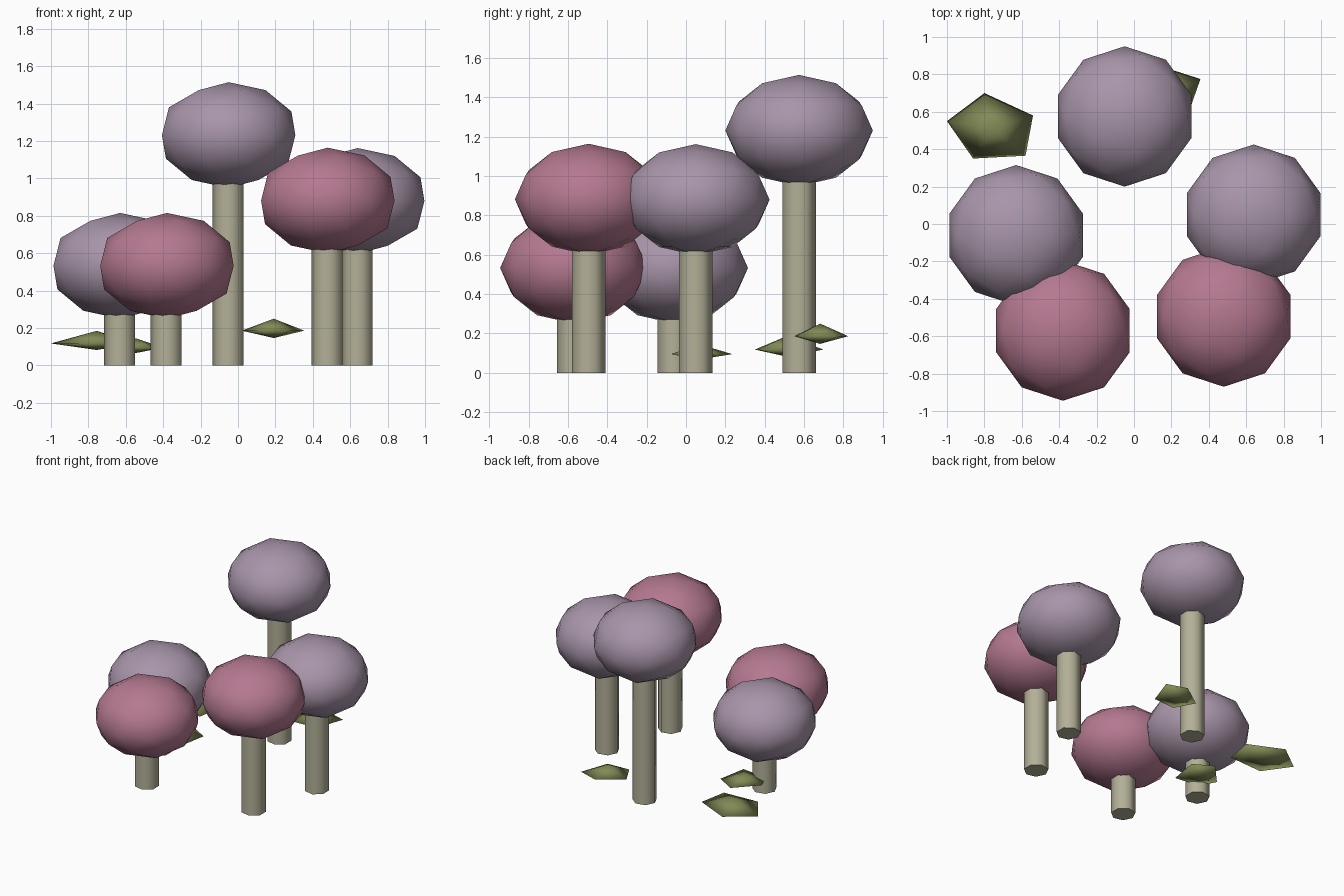
import bpy
import bmesh
from math import pi
from mathutils import Matrix

default_cube = bpy.data.objects.get("Cube")
if default_cube:
    bpy.data.objects.remove(default_cube, do_unlink=True)


def make_material(name, rgb):
    mat = bpy.data.materials.new(name)
    mat.use_nodes = True
    color = (*rgb, 1.0)
    mat.diffuse_color = color
    shader = next(n for n in mat.node_tree.nodes if n.type == "BSDF_PRINCIPLED")
    shader.inputs["Base Color"].default_value = color
    shader.inputs["Roughness"].default_value = 0.9
    return mat


def add_object(name, bm, mat, sharp_caps=False):
    bmesh.ops.recalc_face_normals(bm, faces=bm.faces)
    for face in bm.faces:
        face.smooth = not (sharp_caps and abs(face.normal.z) > 0.9)
    mesh = bpy.data.meshes.new(name)
    bm.to_mesh(mesh)
    bm.free()
    mesh.materials.append(mat)
    obj = bpy.data.objects.new(name, mesh)
    bpy.context.collection.objects.link(obj)
    return obj


purple = make_material("dusty_purple", (0.39, 0.30, 0.40))
pink = make_material("dusty_pink", (0.46, 0.19, 0.28))
bark = make_material("pale_bark", (0.45, 0.43, 0.31))
green = make_material("olive_green", (0.22, 0.25, 0.09))

CROWN_RADIUS, CROWN_HALF_HEIGHT, TRUNK_RADIUS = 0.375, 0.2825, 0.087


# Tree: faceted flattened crown on a plain straight trunk
def make_tree(name, x, y, z, mat):
    bm = bmesh.new()
    bmesh.ops.create_icosphere(bm, subdivisions=2, radius=1)
    size = Matrix.Diagonal((CROWN_RADIUS, CROWN_RADIUS, CROWN_HALF_HEIGHT, 1))
    bm.transform(Matrix.Translation((x, y, z)) @ size)
    add_object(name + "_crown", bm, mat)

    height = z - CROWN_HALF_HEIGHT * 0.8
    bm = bmesh.new()
    bmesh.ops.create_cone(bm, cap_ends=True, segments=7, radius1=TRUNK_RADIUS,
                          radius2=TRUNK_RADIUS, depth=height)
    bm.transform(Matrix.Translation((x, y, height / 2)) @ Matrix.Rotation(pi / 2, 4, "Z"))
    add_object(name + "_trunk", bm, bark, sharp_caps=True)


# Leaf: shallow double pyramid over an uneven five-sided outline
def make_leaf(name, outline, z, top, bottom):
    bm = bmesh.new()
    ring = [bm.verts.new((x, y, z)) for x, y in outline]
    cx = sum(p[0] for p in outline) / len(outline)
    cy = sum(p[1] for p in outline) / len(outline)
    for apex_z in (top, bottom):
        apex = bm.verts.new((cx, cy, apex_z))
        for i, vert in enumerate(ring):
            bm.faces.new((vert, ring[(i + 1) % len(ring)], apex))
    add_object(name, bm, green)


make_tree("tall_tree", -0.05, 0.575, 1.232, purple)
make_tree("left_back_tree", 0.64, 0.05, 0.88, purple)
make_tree("left_front_tree", 0.48, -0.495, 0.882, pink)
make_tree("right_back_tree", -0.63, -0.06, 0.533, purple)
make_tree("right_front_tree", -0.38, -0.57, 0.533, pink)

make_leaf("large_leaf", [(-0.54, 0.58), (-0.80, 0.70), (-1.0, 0.55),
                         (-0.86, 0.35), (-0.58, 0.365)], 0.118, 0.185, 0.083)
make_leaf("high_leaf", [(0.355, 0.775), (0.20, 0.825), (0.02, 0.70),
                        (0.10, 0.55), (0.28, 0.56)], 0.186, 0.25, 0.147)
make_leaf("low_leaf", [(-0.40, 0.15), (-0.545, 0.235), (-0.70, 0.07),
                       (-0.64, -0.05), (-0.44, -0.075)], 0.095, 0.145, 0.067)
